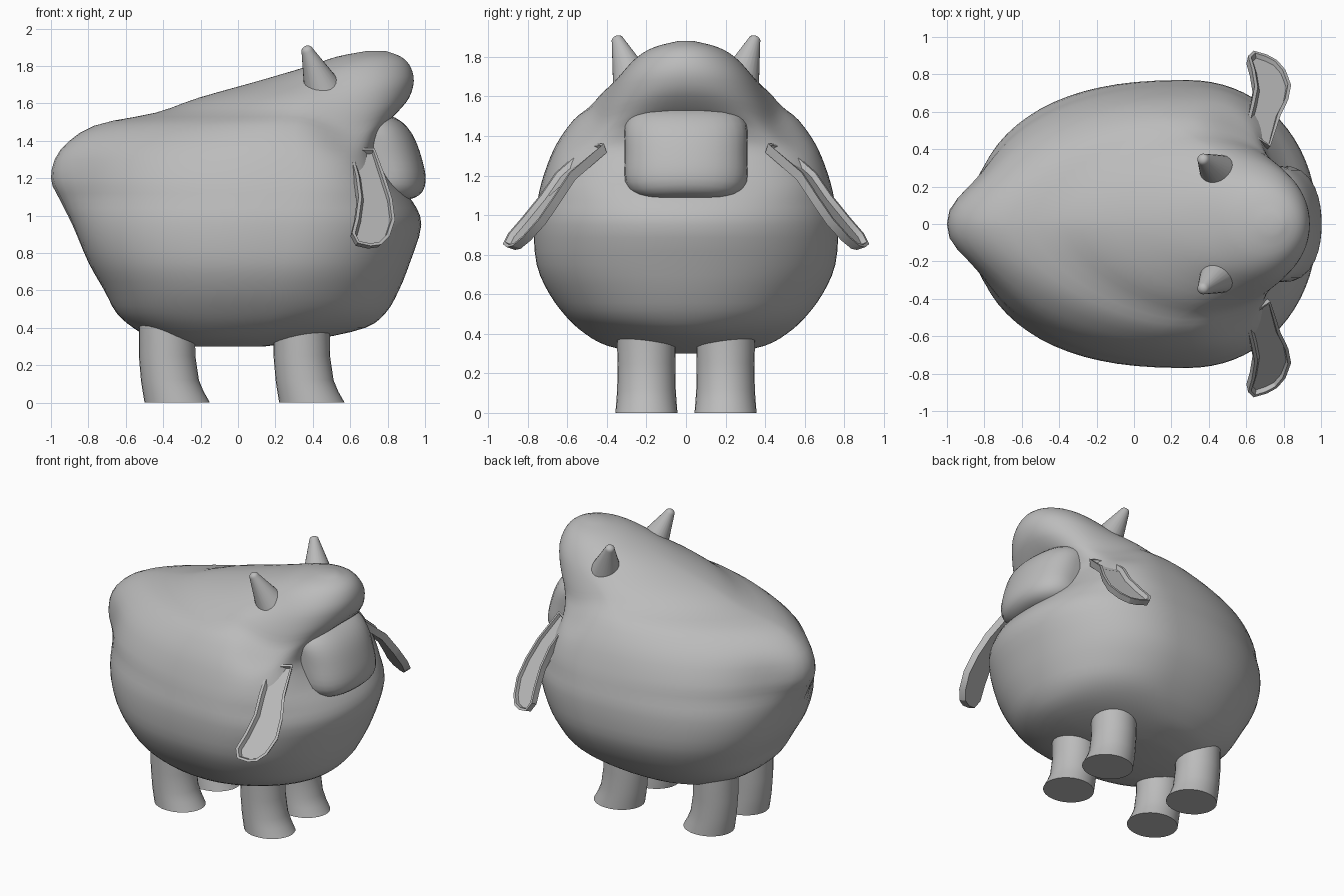
import bpy, bmesh, math
from mathutils import Vector

if "Cube" in bpy.data.objects:
    bpy.data.objects.remove(bpy.data.objects["Cube"])

wool = bpy.data.materials.new("plain grey")
wool.diffuse_color = (0.5, 0.5, 0.5, 1)
wool.use_nodes = True
wool.node_tree.nodes["Principled BSDF"].inputs["Base Color"].default_value = wool.diffuse_color


def finish(name, bm, angle=40, mirror=False):
    bmesh.ops.recalc_face_normals(bm, faces=bm.faces)
    me = bpy.data.meshes.new(name)
    bm.to_mesh(me)
    bm.free()
    ob = bpy.data.objects.new(name, me)
    bpy.context.collection.objects.link(ob)
    me.materials.append(wool)
    if mirror:
        m = ob.modifiers.new("mirror", 'MIRROR')
        m.use_axis = (False, True, False)
    bpy.ops.object.select_all(action='DESELECT')
    ob.select_set(True)
    bpy.context.view_layer.objects.active = ob
    bpy.ops.object.shade_smooth_by_angle(angle=math.radians(angle))
    return ob


def loft(rings):
    bm = bmesh.new()
    vs = [[bm.verts.new(p) for p in r] for r in rings]
    n = len(vs[0])
    for a, b in zip(vs, vs[1:]):
        for i in range(n):
            j = (i + 1) % n
            bm.faces.new((a[i], a[j], b[j], b[i]))
    bm.faces.new(vs[0])
    bm.faces.new(vs[-1])
    return bm


def smooth_rows(rows, steps):
    # Catmull-Rom interpolation between table rows
    out = []
    for k in range(len(rows) - 1):
        p0, p1 = rows[max(k - 1, 0)], rows[k]
        p2, p3 = rows[k + 1], rows[min(k + 2, len(rows) - 1)]
        for s in range(steps):
            t = s / steps
            out.append([0.5 * (2 * b + (c - a) * t + (2 * a - 5 * b + 4 * c - d) * t * t
                               + (3 * b - a - 3 * c + d) * t ** 3)
                        for a, b, c, d in zip(p0, p1, p2, p3)])
    return out + [list(rows[-1])]


def spow(v, e):
    return math.copysign(abs(v) ** e, v)


# Body: horizontal sections (z, back x, front x, half width, widest x, back power, front power)
ROWS = [
    (0.300, -0.30, 0.14, 0.22, 0.0, 2.2, 2),
    (0.34, -0.45, 0.42, 0.40, 0.02, 2.3, 1.8),
    (0.40, -0.56, 0.68, 0.51, 0.12, 2.4, 1.9),
    (0.48, -0.65, 0.79, 0.60, 0.2, 2.5, 2.1),
    (0.60, -0.715, 0.86, 0.69, 0.22, 2.5, 2.1),
    (0.75, -0.80, 0.92, 0.755, 0.25, 2.45, 2.1),
    (0.95, -0.885, 0.98, 0.77, 0.28, 2.35, 2.1),
    (1.08, -0.95, 0.93, 0.75, 0.28, 2.25, 2.2),
    (1.20, -1.0, 0.82, 0.72, 0.25, 2.15, 2.7),
    (1.35, -0.95, 0.74, 0.66, 0.2, 1.85, 3.2),
    (1.48, -0.77, 0.78, 0.57, 0.2, 1.6, 2.8),
    (1.55, -0.44, 0.85, 0.485, 0.3, 1.65, 2.4),
    (1.63, -0.21, 0.915, 0.42, 0.42, 1.7, 2.2),
    (1.72, 0.11, 0.94, 0.335, 0.58, 1.8, 2.1),
    (1.80, 0.38, 0.92, 0.25, 0.65, 2, 2),
    (1.85, 0.53, 0.87, 0.16, 0.7, 2, 2),
    (1.88, 0.69, 0.79, 0.04, 0.74, 2, 2),
]
rings = []
for z, xb, xf, w, xc, nb, nf in smooth_rows(ROWS, 3):
    ring = []
    stub = 0.14 * math.exp(-((z - 1.21) / 0.2) ** 2)       # rounded tail bump
    arch = 0.5 * math.exp(-((z - 1.55) / 0.17) ** 2)       # brow droops at its sides
    for i in range(72):
        t = 2 * math.pi * i / 72
        c, s = math.cos(t), math.sin(t)
        n, length = (nf, xf - xc) if c >= 0 else (nb, xc - xb - stub)
        x, y = xc + length * spow(c, 2 / n), w * spow(s, 2 / n)
        if c < 0:
            x -= stub * math.exp(-abs(y / 0.21) ** 2.6) * abs(c)
        front = max(0, min(1, (x - 0.3) / 0.4))
        ring.append((x, y, z - arch * y * y * front * front * (3 - 2 * front)))
    rings.append(ring)
finish("woolly_body", loft(rings), 85)

# Face: rounded block leaning back towards the top
bm = bmesh.new()
bmesh.ops.create_uvsphere(bm, u_segments=40, v_segments=24, radius=1)
for v in bm.verts:
    x, y, z = v.co
    r = (abs(x) ** 2.6 + abs(y) ** 4.5 + abs(z) ** 3.6) ** (-1 / 3.3)
    d = Vector((x, y, z)) * r
    d = Vector([max(-1, min(1, q)) for q in d])
    v.co = (0.75 + 0.23 * d.x - 0.07 * d.z - 0.05 * d.y ** 2, 0.31 * d.y, 1.315 + 0.235 * d.z)
finish("face", bm, 70)

# Legs: bent columns with flared flat feet (z, x offset, x radius, y radius)
LEG = [(0, 0.395, 0.175, 0.157), (0.06, 0.373, 0.163, 0.152), (0.12, 0.356, 0.155, 0.148),
       (0.25, 0.341, 0.151, 0.146), (0.40, 0.34, 0.15, 0.15), (0.46, 0.34, 0.15, 0.15)]
for name, dx in (("front_legs", 0), ("back_legs", -0.72)):
    rings = [[(dx + cx + rx * math.cos(a), 0.2 + ry * math.sin(a), z)
              for a in (2 * math.pi * i / 28 for i in range(28))] for z, cx, rx, ry in LEG]
    finish(name, loft(rings), 40, True)

# Horns: tapered cones with rounded tips
base, tip = Vector((0.463, 0.262, 1.65)), Vector((0.370, 0.345, 1.882))
axis = (tip - base).normalized()
rot = axis.to_track_quat('Z', 'Y')
length = (tip - base).length
prof = [(0, 0.112), (length, 0.032)]
prof += [(length + 0.026 * math.sin(a), 0.032 * math.cos(a)) for a in (0.4, 0.8, 1.2, 1.5)]
rings = [[base + rot @ Vector((r * math.cos(a), r * math.sin(a), h))
          for a in (2 * math.pi * i / 24 for i in range(24))] for h, r in prof]
finish("horns", loft(rings), 50, True)

# Ears: drooping cupped plates with a raised rim, turned to the front (x, distance along ear)
EAR = [(0.595, -0.03), (0.63, 0.25), (0.645, 0.48), (0.63, 0.72), (0.61, 0.9), (0.64, 1.0),
       (0.71, 1.0), (0.765, 0.96), (0.81, 0.85), (0.84, 0.65), (0.825, 0.42),
       (0.785, 0.18), (0.73, -0.1)]
normal = Vector((0, 0.79, 0.61))
bm = bmesh.new()
rim = [Vector((x, 0.575 + 0.36 * s - 0.3 * max(0, 0.2 - s), 1.34 - 0.48 * s))
       - normal * 0.36 * (x - 0.61) for x, s in EAR]
mid = sum(rim, Vector()) / len(rim)
top = [bm.verts.new(p) for p in rim]
low = [bm.verts.new(p + (mid - p) * 0.06 - Vector((0.015, 0.033, 0.027))) for p in rim]
face = bm.faces.new(top)
bm.faces.new(low[::-1])
for i in range(len(top)):
    j = (i + 1) % len(top)
    bm.faces.new((top[j], top[i], low[i], low[j]))
bmesh.ops.recalc_face_normals(bm, faces=bm.faces)
bmesh.ops.inset_region(bm, faces=[face], thickness=0.018)
bmesh.ops.inset_region(bm, faces=[face], thickness=0.01)
for v in face.verts:
    v.co -= normal * 0.025
finish("ears", bm, 30, True)
